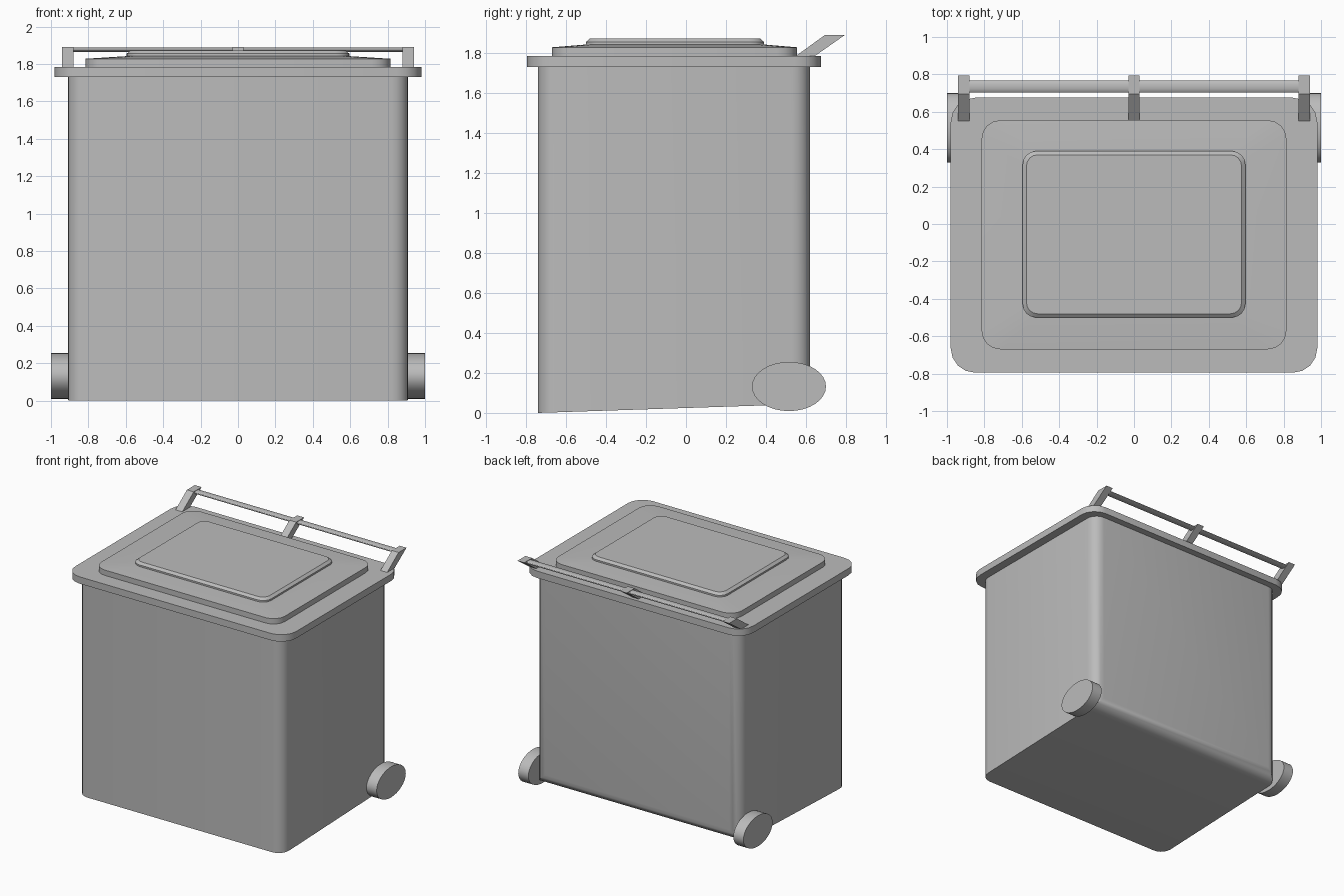
import bpy, bmesh, math
from mathutils import Vector

if "Cube" in bpy.data.objects:
    bpy.data.objects.remove(bpy.data.objects["Cube"])

grey = bpy.data.materials.new("plain grey")
grey.use_nodes = True
colour = (0.5, 0.5, 0.5, 1)
grey.diffuse_color = colour
grey.node_tree.nodes["Principled BSDF"].inputs["Base Color"].default_value = colour


def finish(name, bm, smooth=True):
    bmesh.ops.recalc_face_normals(bm, faces=bm.faces)
    mesh = bpy.data.meshes.new(name)
    bm.to_mesh(mesh)
    bm.free()
    mesh.materials.append(grey)
    obj = bpy.data.objects.new(name, mesh)
    bpy.context.collection.objects.link(obj)
    if smooth:
        bpy.ops.object.select_all(action='DESELECT')
        bpy.context.view_layer.objects.active = obj
        obj.select_set(True)
        bpy.ops.object.shade_smooth_by_angle(angle=math.radians(32))
    return obj


def rounded_ring(half_x, front, back, radius, z, steps=4):
    """Corner points of a rounded rectangle, counter-clockwise."""
    points = []
    corners = ((half_x, back), (-half_x, back), (-half_x, front), (half_x, front))
    for i, (x, y) in enumerate(corners):
        cx = x - math.copysign(radius, x)
        cy = y - radius if y == back else y + radius
        for s in range(steps + 1):
            a = math.pi / 2 * (i + s / steps)
            points.append(Vector((cx + radius * math.cos(a), cy + radius * math.sin(a), z)))
    return points


def loft(name, rings):
    """Stack rounded rectangles into a closed solid."""
    bm = bmesh.new()
    loops = [[bm.verts.new(p) for p in rounded_ring(*r)] for r in rings]
    for low, high in zip(loops, loops[1:]):
        for i in range(len(low)):
            j = (i + 1) % len(low)
            bm.faces.new((low[i], low[j], high[j], high[i]))
    bm.faces.new(loops[0][::-1])
    bm.faces.new(loops[-1])
    return finish(name, bm)


# Container: box with a floor rising to the back, rounded uprights and back floor edge
bm = bmesh.new()
bmesh.ops.create_cube(bm, size=1)
for v in bm.verts:
    is_back, is_top = v.co.y > 0, v.co.z > 0
    v.co = (math.copysign(0.91, v.co.x),
            0.62 if is_back else -0.74,
            1.74 if is_top else (0.045 if is_back else 0))
rounded = []
for e in bm.edges:
    a, b = (v.co for v in e.verts)
    upright = abs(a.z - b.z) > 1
    back_floor = max(a.z, b.z) < 1 and min(a.y, b.y) > 0
    if upright or back_floor:
        rounded.append(e)
bmesh.ops.bevel(bm, geom=rounded, offset=0.09, segments=5, profile=0.5, affect='EDGES')
finish("container", bm)

# Lid: rim, raised step and centre panel
loft("lid_rim", [(0.98, -0.795, 0.675, 0.13, 1.73),
                 (0.98, -0.795, 0.675, 0.13, 1.785)])
loft("lid_step", [(0.815, -0.67, 0.555, 0.10, 1.78),
                  (0.815, -0.67, 0.555, 0.10, 1.828),
                  (0.595, -0.50, 0.39, 0.07, 1.842)])
loft("lid_panel", [(0.595, -0.50, 0.39, 0.07, 1.835),
                   (0.595, -0.50, 0.39, 0.07, 1.855),
                   (0.575, -0.48, 0.37, 0.06, 1.872)])

# Handle brackets: slanted plates leaning out over the back
profile = ((0.55, 1.785), (0.645, 1.785), (0.795, 1.89), (0.695, 1.89))
for name, x in (("right_bracket", -0.91), ("middle_bracket", 0), ("left_bracket", 0.91)):
    bm = bmesh.new()
    face = bm.faces.new([bm.verts.new((x - 0.03, y, z)) for y, z in profile])
    extruded = bmesh.ops.extrude_face_region(bm, geom=[face])["geom"]
    bmesh.ops.translate(bm, vec=(0.06, 0, 0),
                        verts=[g for g in extruded if isinstance(g, bmesh.types.BMVert)])
    finish(name, bm, smooth=False)


def cross_cylinder(name, x0, x1, y, z, radius_y, radius_z, sides):
    """Oval cylinder lying along x."""
    bm = bmesh.new()
    bmesh.ops.create_cone(bm, cap_ends=True, segments=sides, radius1=1, radius2=1, depth=1)
    for v in bm.verts:
        a, b, c = v.co
        v.co = ((x0 + x1) / 2 + c * (x1 - x0), y + a * radius_y, z + b * radius_z)
    finish(name, bm)


# Flattened handle bar and the oval wheels
cross_cylinder("handle_bar", -0.9, 0.9, 0.735, 1.876, 0.031, 0.012, 16)
cross_cylinder("right_wheel", -1.0, -0.91, 0.515, 0.132, 0.185, 0.123, 32)
cross_cylinder("left_wheel", 0.91, 1.0, 0.515, 0.132, 0.185, 0.123, 32)
